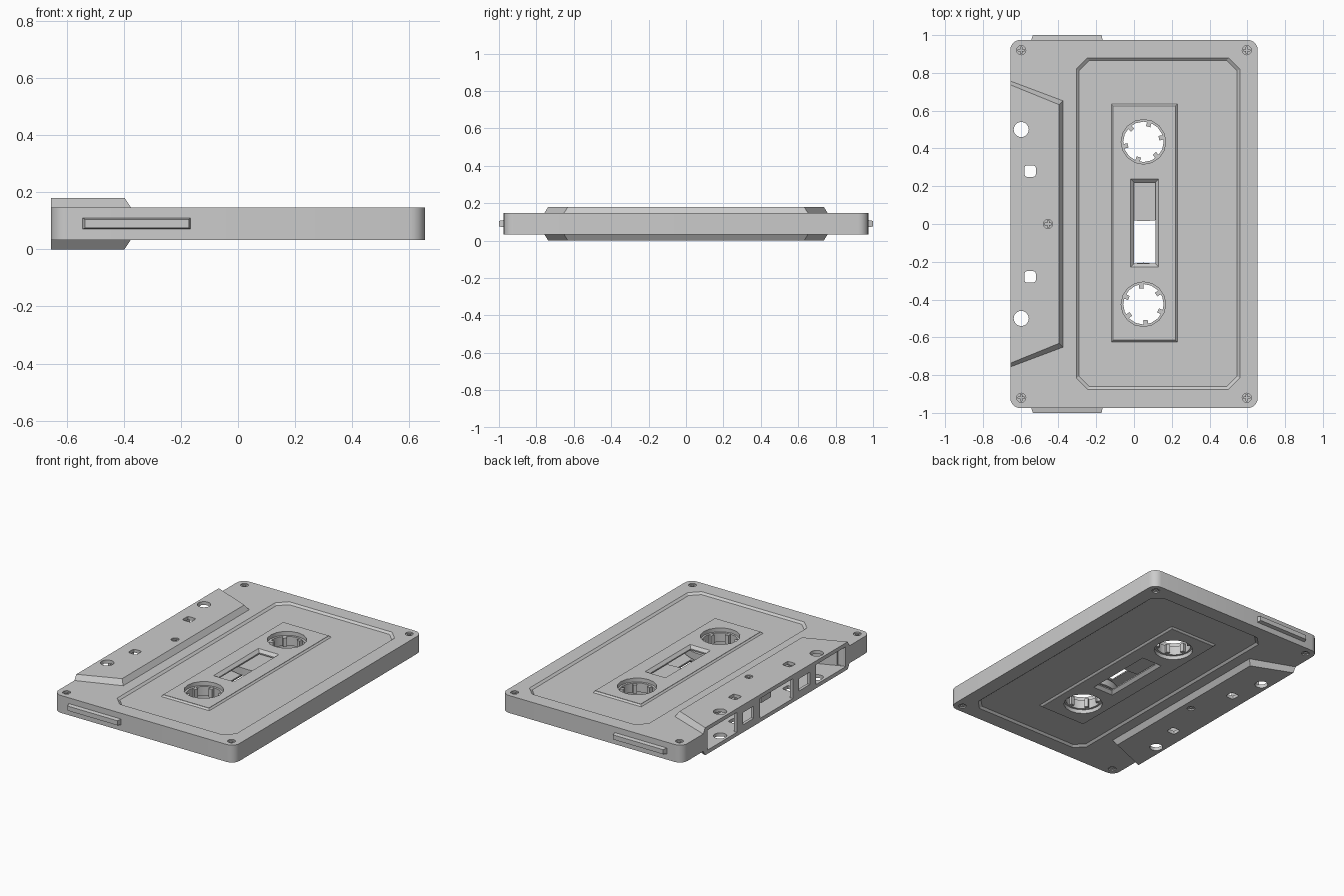
import bpy, bmesh, math
from mathutils import Matrix

if "Cube" in bpy.data.objects:
    bpy.data.objects.remove(bpy.data.objects["Cube"])

H = 0.18  # full thickness; everything mirrors about z = H / 2


def mesh_object(name, bm):
    bmesh.ops.recalc_face_normals(bm, faces=bm.faces)
    me = bpy.data.meshes.new(name)
    bm.to_mesh(me)
    bm.free()
    ob = bpy.data.objects.new(name, me)
    bpy.context.collection.objects.link(ob)
    return ob


def loft(name, levels):
    """Closed solid through stacked outlines: [(z, points), ...]."""
    bm = bmesh.new()
    rings = [[bm.verts.new((x, y, z)) for x, y in pts] for z, pts in levels]
    for a, b in zip(rings, rings[1:]):
        for i in range(len(a)):
            j = (i + 1) % len(a)
            bm.faces.new((a[i], a[j], b[j], b[i]))
    bm.faces.new(rings[0])
    bm.faces.new(rings[-1])
    return mesh_object(name, bm)


def rect(x0, x1, y0, y1, c=0.0, seg=1):
    """Rectangle outline, corners cut by c (seg > 1 rounds them)."""
    if c == 0:
        return [(x0, y0), (x1, y0), (x1, y1), (x0, y1)]
    pts = []
    corners = [(x1 - c, y1 - c), (x0 + c, y1 - c), (x0 + c, y0 + c), (x1 - c, y0 + c)]
    for k, (cx, cy) in enumerate(corners):
        for i in range(seg + 1):
            a = math.pi / 2 * (k + i / seg)
            pts.append((cx + c * math.cos(a), cy + c * math.sin(a)))
    return pts


def circle(x, y, r, n):
    return [(x + r * math.cos(2 * math.pi * i / n), y + r * math.sin(2 * math.pi * i / n)) for i in range(n)]


def box(name, x0, x1, y0, y1, z0, z1):
    return loft(name, [(z0, rect(x0, x1, y0, y1)), (z1, rect(x0, x1, y0, y1))])


def boolean(target, tool, op='DIFFERENCE'):
    m = target.modifiers.new('bool', 'BOOLEAN')
    m.object, m.operation, m.solver = tool, op, 'EXACT'
    bpy.context.view_layer.update()
    dg = bpy.context.evaluated_depsgraph_get()
    me = bpy.data.meshes.new_from_object(target.evaluated_get(dg))
    target.modifiers.clear()
    target.data = me
    bpy.data.objects.remove(tool)


def ring(name, x, y, r_in, r_out, z0, z1, n):
    ob = loft(name, [(z0, circle(x, y, r_out, n)), (z1, circle(x, y, r_out, n))])
    boolean(ob, loft('cut', [(z0 - .1, circle(x, y, r_in, n)), (z1 + .1, circle(x, y, r_in, n))]))
    return ob


def head(i, j):
    """Trapezoid of the thick edge: i insets the far side, j the ends."""
    return [(-.655, -.757 + j), (-.375 - i, -.652 + j), (-.375 - i, .652 - j), (-.655, .757 - j)]


# Shell: rounded slab plus thick tapered edge
slab = rect(-.655, .655, -.975, .975, .055, 5)
shell = loft('shell', [(.033, slab), (.147, slab)])
boolean(shell, loft('edge', [(0, head(.022, .02)), (.033, head(0, 0)),
                             (.147, head(0, 0)), (H, head(.022, .02))]), 'UNION')

# Hollow inside
boolean(shell, box('cut', -.385, .63, -.95, .95, .058, .122))
inner = [(-.635, -.72), (-.41, -.63), (-.41, .63), (-.635, .72)]
boolean(shell, loft('cut', [(.022, inner), (.158, inner)]))
boolean(shell, box('cut', -.5, -.3, -.6, .6, .058, .122))

# Label recess with raised middle plate, and bevelled window, on both faces
for f in (lambda z: z, lambda z: H - z):
    t = .014
    recess = loft('cut', [(f(.135), rect(-.305 + t, .56 - t, -.875 + t, .88 - t, .055)),
                          (f(.147), rect(-.305, .56, -.875, .88, .06)),
                          (f(.17), rect(-.305, .56, -.875, .88, .06))])
    boolean(recess, loft('plate', [(f(.12), rect(-.12, .23, -.625, .635)),
                                   (f(.135), rect(-.12, .23, -.625, .635)),
                                   (f(.145), rect(-.11, .22, -.615, .625)),
                                   (f(.18), rect(-.11, .22, -.615, .625))]))
    boolean(shell, recess)
    boolean(shell, loft('cut', [(f(.13), rect(0, .113, -.21, .22)),
                                (f(.147), rect(-.018, .13, -.228, .238)),
                                (f(.17), rect(-.018, .13, -.228, .238))]))

# Through holes
boolean(shell, box('cut', 0, .113, -.21, .22, -.1, .3))
HUBS = [(.05, .435, .42, 13), (.05, -.425, .22, 37)]
holes = [circle(x, y, .118, 16) for x, y, r, a in HUBS]
for s in (-1, 1):
    holes.append(circle(-.597, s * .5, .04, 20))
    holes.append(rect(-.58, -.52, s * .28 - .03, s * .28 + .03, .012, 2))
for h in holes:
    boolean(shell, loft('cut', [(-.1, h), (.3, h)]))

# Openings along the thick edge
for y0, y1, z0 in [(.41, .715, .025), (-.715, -.41, .025), (-.17, .17, .025),
                   (.235, .345, .05), (-.345, -.235, .05)]:
    boolean(shell, box('cut', -.7, -.6, y0, y1, z0, H - z0))

# Screws in round wells, cross slot at both ends
SCREWS = [(sx * .597, sy * .92, .033) for sx in (-1, 1) for sy in (-1, 1)] + [(-.455, 0, 0)]
parts = [shell]
for n, (x, y, z) in enumerate(SCREWS):
    well = circle(x, y, .029, 16)
    boolean(shell, loft('cut', [(-.1, well), (.3, well)]))
    post = ring('screw_well_%d' % n, x, y, .024, .0295, z, H - z, 16)
    screw = loft('screw_%d' % n, [(z + .008, circle(x, y, .0245, 16)), (H - z - .008, circle(x, y, .0245, 16))])
    for z0, z1 in ((H - z - .016, .3), (-.1, z + .016)):
        boolean(screw, box('cut', x - .018, x + .018, y - .004, y + .004, z0, z1))
        boolean(screw, box('cut', x - .004, x + .004, y - .018, y + .018, z0, z1))
    parts += [post, screw]

# Toothed hubs and wound tape
for n, (x, y, r, ang) in enumerate(HUBS):
    parts.append(ring('hub_%d' % n, x, y, .107, .132, .06, .12, 16))
    parts.append(ring('tape_roll_%d' % n, x, y, .13, r, .066, .114, 48))
    for k in range(6):
        tooth = box('hub_%d_tooth_%d' % (n, k), .084, .109, -.012, .012, .062, .118)
        tooth.data.transform(Matrix.Translation((x, y, 0)) @ Matrix.Rotation(math.radians(ang + 60 * k), 4, 'Z'))
        parts.append(tooth)

# Tapered grip ribs on both short ends
for s, name in ((-1, 'front_rib'), (1, 'back_rib')):
    rib = loft(name, [(.97, rect(-.545, -.165, .07, .11)), (1.0, rect(-.535, -.172, .075, .105))])
    for v in rib.data.vertices:
        x, z, y = v.co
        v.co = (x, s * y, z)
    bm = bmesh.new()
    bm.from_mesh(rib.data)
    bmesh.ops.recalc_face_normals(bm, faces=bm.faces)
    bm.to_mesh(rib.data)
    bm.free()
    parts.append(rib)

# Pressure pad on its spring strip
parts.append(box('pad_spring', -.535, -.525, -.16, .16, .06, .12))
parts.append(box('pressure_pad', -.58, -.535, -.05, .05, .06, .12))

# Smooth only the gentle curves
bpy.ops.object.select_all(action='DESELECT')
for ob in parts:
    ob.select_set(True)
bpy.context.view_layer.objects.active = shell
bpy.ops.object.shade_smooth_by_angle(angle=math.radians(25))
